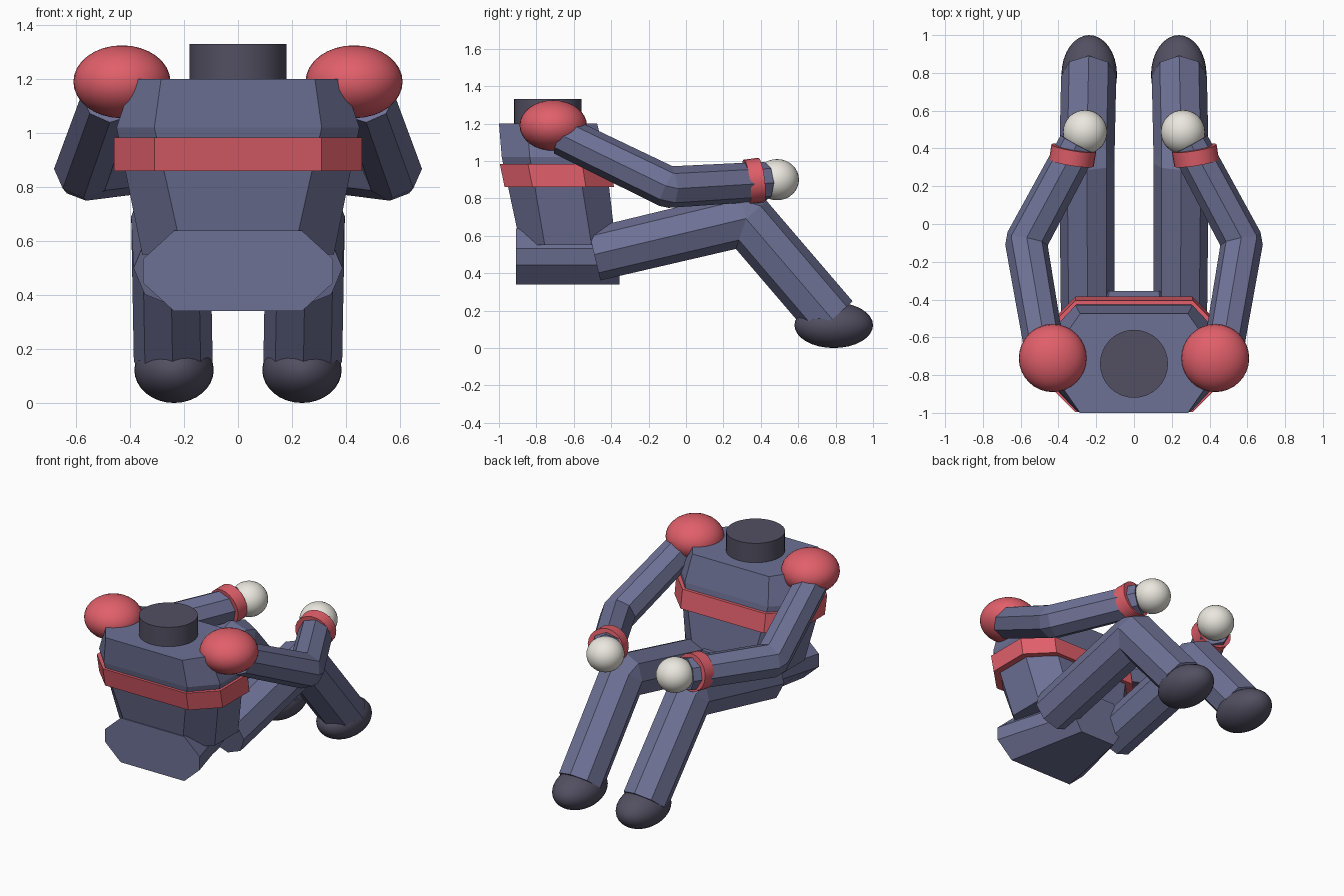
import bpy, bmesh
from math import cos, sin, tau
from mathutils import Vector

if "Cube" in bpy.data.objects:
    bpy.data.objects.remove(bpy.data.objects["Cube"])


def material(name, rgb):
    m = bpy.data.materials.new(name)
    m.diffuse_color = (*rgb, 1)
    m.use_nodes = True
    m.node_tree.nodes["Principled BSDF"].inputs["Base Color"].default_value = m.diffuse_color
    return m


BLUE = material("suit_blue", (0.155, 0.165, 0.30))
RED = material("trim_red", (0.75, 0.115, 0.145))
DARK = material("dark_slate", (0.085, 0.078, 0.12))
WHITE = material("glove_white", (0.82, 0.80, 0.73))


def loft(name, rings, mat):
    """Skin equal-length rings of points and cap both ends."""
    bm = bmesh.new()
    vs = [[bm.verts.new(p) for p in r] for r in rings]
    n = len(vs[0])
    for a, b in zip(vs, vs[1:]):
        for i in range(n):
            j = (i + 1) % n
            bm.faces.new((a[i], a[j], b[j], b[i]))
    bm.faces.new(vs[0][::-1])
    bm.faces.new(vs[-1])
    bmesh.ops.recalc_face_normals(bm, faces=bm.faces)
    me = bpy.data.meshes.new(name)
    bm.to_mesh(me)
    bm.free()
    ob = bpy.data.objects.new(name, me)
    bpy.context.collection.objects.link(ob)
    me.materials.append(mat)
    return ob


def chamfered(hx, cx, lo, hi, ch):
    """Rectangle with cut corners, centred on x = 0."""
    return [(-cx, lo), (cx, lo), (hx, lo + ch), (hx, hi - ch),
            (cx, hi), (-cx, hi), (-hx, hi - ch), (-hx, lo + ch)]


def body(name, rows, mat):
    return loft(name, [[(x, y, z) for x, y in chamfered(*r)] for z, *r in rows], mat)


def limb(name, pts, radii, mat, sides=8):
    """Tube along a path, with a flat bevel on the outside of each bend."""
    pts = [Vector(p) for p in pts]
    rings, u, prev = [], None, None
    for a, b, ra, rb in zip(pts, pts[1:], radii, radii[1:]):
        d = (b - a).normalized()
        if u is None:
            u = d.cross(Vector((1, 0, 0))).normalized()
        else:
            u = prev.rotation_difference(d) @ u
        v, prev = d.cross(u), d
        for p, r in ((a, ra), (b, rb)):
            rings.append([p + r * (u * cos(tau * i / sides) + v * sin(tau * i / sides))
                          for i in range(sides)])
    return loft(name, rings, mat)


def smooth(ob):
    bpy.ops.object.select_all(action='DESELECT')
    ob.select_set(True)
    bpy.context.view_layer.objects.active = ob
    bpy.ops.object.shade_smooth_by_angle()


def ball(name, loc, scale, mat):
    bpy.ops.mesh.primitive_uv_sphere_add(segments=32, ring_count=16, radius=1, location=loc)
    ob = bpy.context.object
    ob.name, ob.scale = name, scale
    ob.data.materials.append(mat)
    smooth(ob)


# torso, belt: z, half width, half width at chamfer, back y, front y, chamfer
body("torso", [(0.55, 0.355, 0.205, -0.885, -0.375, 0.13),
               (1.02, 0.45, 0.31, -0.985, -0.43, 0.15),
               (1.2, 0.39, 0.285, -1.0, -0.475, 0.15)], BLUE)
body("chest_band", [(0.86, 0.46, 0.31, -0.97, -0.385, 0.15),
                    (0.983, 0.46, 0.31, -0.995, -0.405, 0.15)], RED)

# pelvis: octagonal block narrowing forwards
loft("pelvis", [[(x * s, y, z) for x, z in chamfered(0.352, 0.237, 0.34, 0.638, 0.105)]
                for y, s in ((-0.91, 1), (-0.355, 0.55))], BLUE)

# neck
bpy.ops.mesh.primitive_cylinder_add(vertices=32, radius=0.18, depth=0.2,
                                    location=(0, -0.74, 1.23))
neck = bpy.context.object
neck.name = "neck"
neck.data.materials.append(DARK)
smooth(neck)

for side, s in (("left", -1), ("right", 1)):
    # leg and foot
    limb(side + "_leg", [(s * 0.245, -0.49, 0.50), (s * 0.25, 0.32, 0.692),
                         (s * 0.24, 0.78, 0.155)], (0.142, 0.146, 0.146), BLUE)
    ball(side + "_foot", (s * 0.237, 0.79, 0.122), (0.147, 0.21, 0.122), DARK)
    # arm, shoulder, cuff and hand
    limb(side + "_arm", [(s * 0.475, -0.66, 1.135), (s * 0.572, -0.095, 0.86),
                         (s * 0.295, 0.42, 0.89)], (0.106, 0.111, 0.106), BLUE)
    ball(side + "_shoulder", (s * 0.43, -0.71, 1.19), (0.18, 0.18, 0.135), RED)
    axis = Vector((-s * 0.16, 0.98, -0.0 + 0.13)).normalized() * 0.04
    mid = Vector((s * 0.325, 0.363, 0.893))
    smooth(limb(side + "_cuff", [mid - axis, mid + axis], (0.12, 0.12), RED, 24))
    ball(side + "_hand", (s * 0.259, 0.487, 0.9), (0.117, 0.117, 0.11), WHITE)
